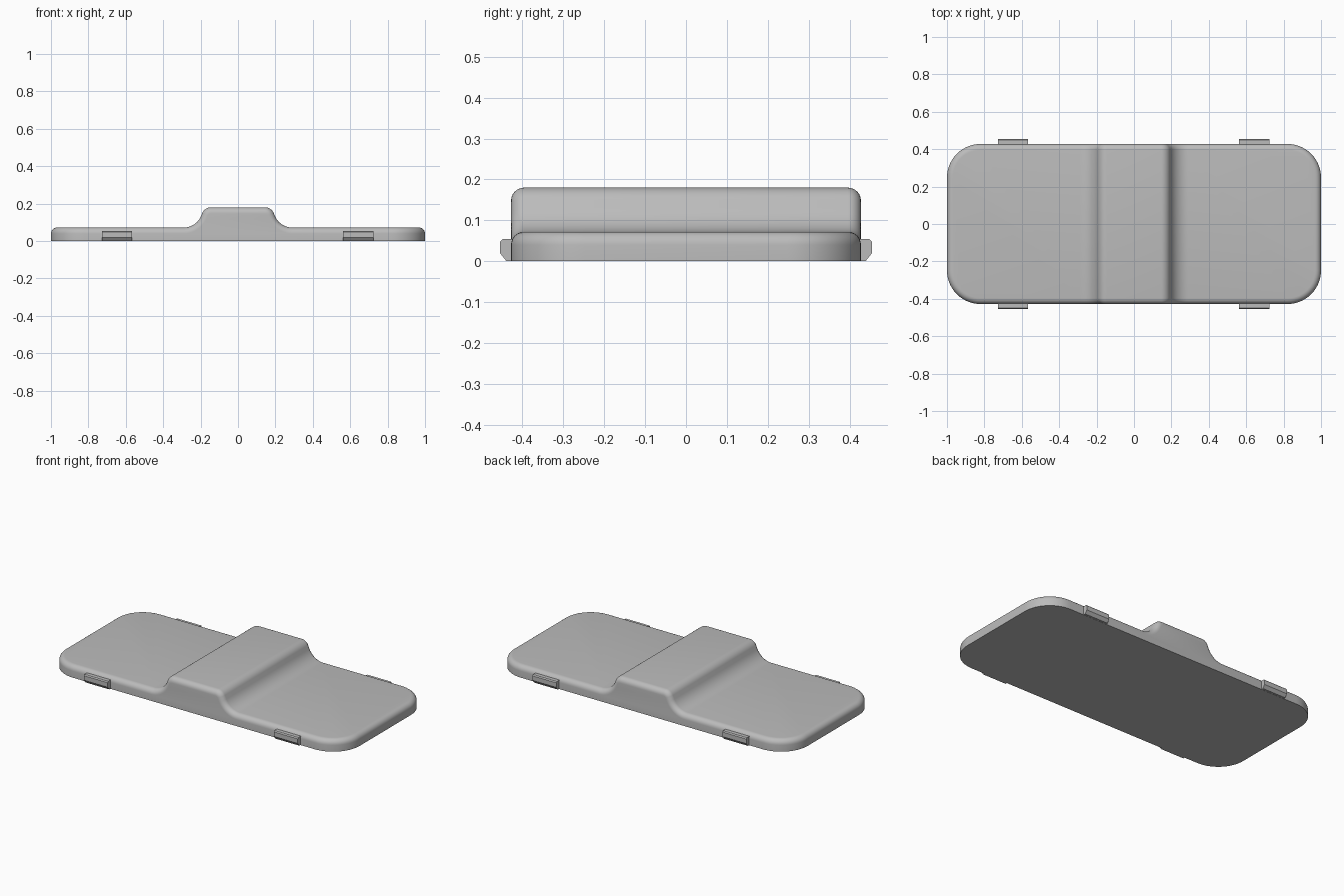
import bpy, bmesh
from math import sin, cos, radians

cube = bpy.data.objects.get("Cube")
if cube:
    bpy.data.objects.remove(cube)

grey = bpy.data.materials.new("plain grey")
grey.use_nodes = True
colour = (0.5, 0.5, 0.5, 1)
grey.diffuse_color = colour
grey.node_tree.nodes["Principled BSDF"].inputs["Base Color"].default_value = colour


def arc(cx, cz, r, start, end, steps=10):
    angles = [radians(start + (end - start) * i / steps) for i in range(steps + 1)]
    return [(cx + r * cos(a), cz + r * sin(a)) for a in angles]


def prism(points, to_a, to_b):
    """Closed solid between two placements of one profile."""
    bm = bmesh.new()
    a = [bm.verts.new(to_a(*p)) for p in points]
    b = [bm.verts.new(to_b(*p)) for p in points]
    bm.faces.new(a)
    bm.faces.new(b[::-1])
    for i in range(len(a)):
        j = (i + 1) % len(a)
        bm.faces.new((a[i], a[j], b[j], b[i]))
    bmesh.ops.recalc_face_normals(bm, faces=bm.faces)
    return bm


def finish(bm, name, angle):
    mesh = bpy.data.meshes.new(name)
    bm.to_mesh(mesh)
    bm.free()
    obj = bpy.data.objects.new(name, mesh)
    bpy.context.collection.objects.link(obj)
    mesh.materials.append(grey)
    bpy.ops.object.select_all(action='DESELECT')
    obj.select_set(True)
    bpy.context.view_layer.objects.active = obj
    bpy.ops.object.shade_smooth_by_angle(angle=radians(angle))


# Lid: side profile with a raised centre ridge, mirrored about x = 0
depth = 0.428
half = [(-1, 0), (-1, 0.072)]
half += arc(-0.29, 0.172, 0.1, -90, -25)
half += arc(-0.145, 0.13, 0.05, 155, 90)
profile = half + [(-x, z) for x, z in reversed(half)]
bm = prism(profile, lambda x, z: (x, -depth, z), lambda x, z: (x, depth, z))

# Round the four upright corners
upright = [e for e in bm.edges
           if all(abs(v.co.x) > 0.99 for v in e.verts)
           and abs(e.verts[0].co.z - e.verts[1].co.z) > 0.05]
bmesh.ops.bevel(bm, geom=upright, offset=0.18, offset_type='OFFSET',
                segments=14, profile=0.5, affect='EDGES', clamp_overlap=False)

# Round the whole top rim
bm.normal_update()
rim = [e for e in bm.edges if len(e.link_faces) == 2
       and all(v.co.z > 0.05 for v in e.verts)
       and sum(abs(f.normal.z) < 0.01 for f in e.link_faces) == 1]
bmesh.ops.bevel(bm, geom=rim, offset=0.032, offset_type='OFFSET',
                segments=6, profile=0.5, affect='EDGES', clamp_overlap=False)
finish(bm, "lid", 40)

# Clip tabs on the long sides, chamfered underneath
tab = [(0.41, 0.001), (0.44, 0.001), (0.455, 0.02), (0.455, 0.048),
       (0.449, 0.054), (0.41, 0.054)]
for side, end in ((-1, "front"), (1, "back")):
    for centre, hand in ((-0.647, "right"), (0.643, "left")):
        bm = prism(tab, lambda y, z: (centre - 0.081, side * y, z),
                   lambda y, z: (centre + 0.081, side * y, z))
        finish(bm, f"{end}_{hand}_tab", 25)
